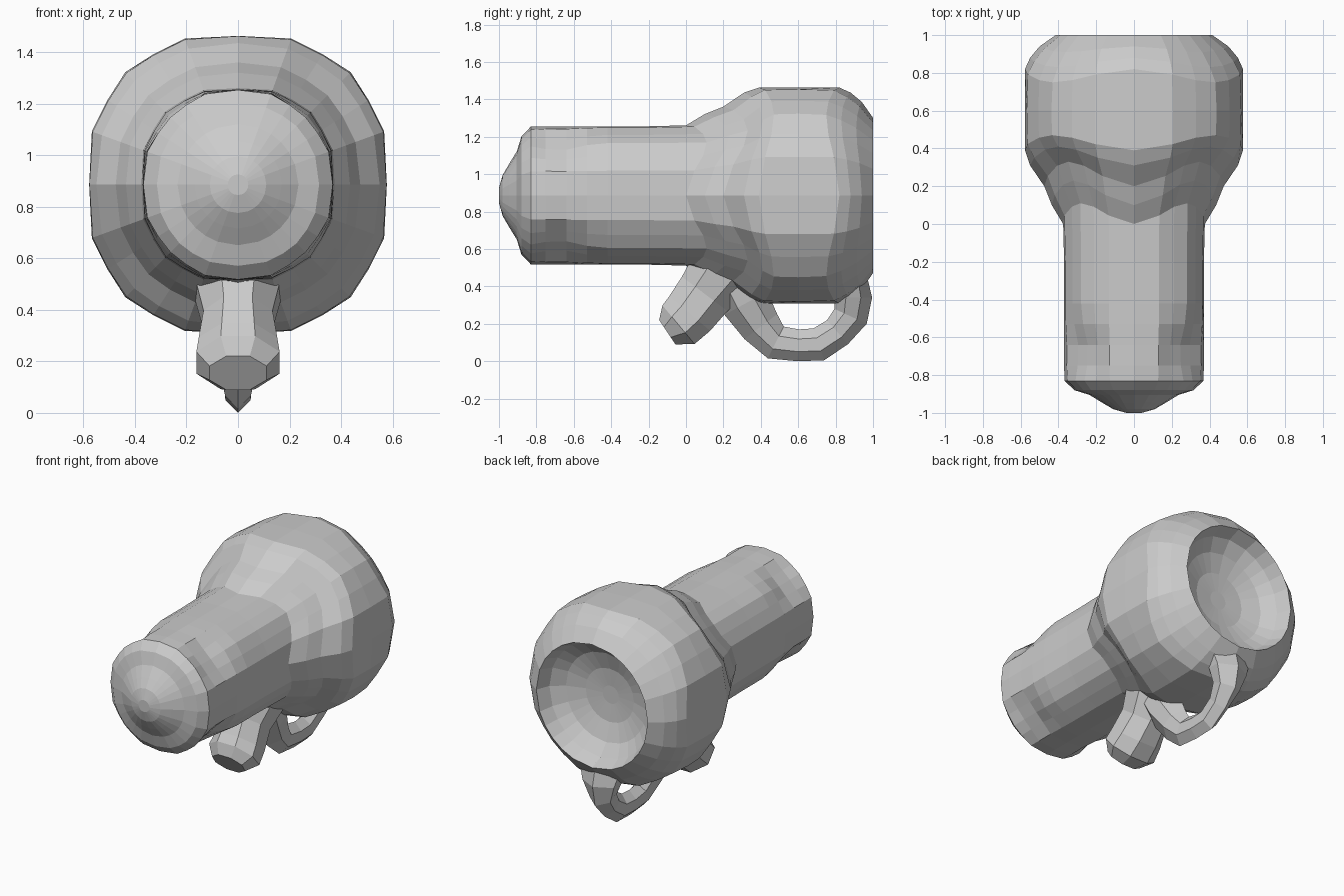
import bpy, bmesh, math
from mathutils import Vector

AXIS_Z = 0.886


def loft(name, rings):
    """Skin a list of point rings and close both ends."""
    bm = bmesh.new()
    loops = [[bm.verts.new(p) for p in ring] for ring in rings]
    n = len(loops[0])
    for a, b in zip(loops, loops[1:]):
        for i in range(n):
            j = (i + 1) % n
            bm.faces.new((a[i], a[j], b[j], b[i]))
    bm.faces.new(loops[0])
    bm.faces.new(loops[-1])
    bmesh.ops.recalc_face_normals(bm, faces=bm.faces)
    me = bpy.data.meshes.new(name)
    bm.to_mesh(me)
    bm.free()
    ob = bpy.data.objects.new(name, me)
    bpy.context.collection.objects.link(ob)
    return ob


def tube(name, path, section):
    """Sweep an (x, normal) section along (y, z, x scale, normal scale) stations."""
    rings = []
    for i, (y, z, sx, sn) in enumerate(path):
        a, b = path[max(i - 1, 0)], path[min(i + 1, len(path) - 1)]
        t = Vector((0, b[0] - a[0], b[1] - a[1])).normalized()
        nrm = Vector((0, -t.z, t.y))
        rings.append([Vector((u * sx, y, z)) + nrm * v * sn for u, v in section])
    return loft(name, rings)


# Barrel, bulb head and dished rear cup: (y, radius, squareness, diagonal y shift, dent)
profile = [
    (-1.0, 0.04, 0, 0, 0), (-0.98, 0.11, 0, 0, 0), (-0.945, 0.17, 0, 0, 0),
    (-0.905, 0.235, 0, 0, 0), (-0.88, 0.315, 0.3, 0, 0), (-0.83, 0.368, 0.5, 0, 0.01),
    (-0.75, 0.37, 1, 0, 0.045), (-0.64, 0.37, 1, 0, 0.05), (-0.53, 0.37, 1, 0, 0.015),
    (-0.42, 0.37, 1, 0, 0), (-0.2, 0.37, 1, 0, 0), (0.0, 0.375, 1, 0.11, 0),
    (0.1, 0.435, 0.6, 0.13, 0), (0.2, 0.475, 0.5, 0.13, 0), (0.31, 0.55, 0.5, 0.10, 0),
    (0.39, 0.577, 0.9, 0.08, 0), (0.6, 0.578, 1, 0, 0), (0.82, 0.577, 0.8, -0.07, 0),
    (0.88, 0.55, 0.5, -0.05, 0), (0.94, 0.50, 0.3, -0.03, 0), (1.0, 0.415, 0, 0, 0),
    (0.91, 0.38, 0, 0, 0), (0.85, 0.30, 0, 0, 0), (0.81, 0.18, 0, 0, 0), (0.80, 0.06, 0, 0, 0),
]
quadrant = [(0, 0), (20, 0.045), (33, 0.045), (45, 0.07), (57, 0.045), (70, 0.045)]
rings = []
for y, r, sq, shift, dent in profile:
    ring = []
    for q in range(4):
        for deg, bulge in quadrant:
            a = math.radians(deg + 90 * q)
            diag = math.sin(2 * a) ** 2
            rr = r * (1 + bulge * sq) - dent * diag ** 2
            ring.append((rr * math.cos(a), y + shift * diag, AXIS_Z + rr * math.sin(a)))
    rings.append(ring)
loft("body", rings)

# Stubby peg under the neck
octagon = [(math.cos(math.radians(22.5 + 45 * i)), math.sin(math.radians(22.5 + 45 * i)))
           for i in range(8)]
tube("peg", [(0.19, 0.48, 0.18, 0.19), (0.10, 0.36, 0.145, 0.165), (0.02, 0.255, 0.165, 0.155),
             (-0.04, 0.195, 0.175, 0.145), (-0.10, 0.155, 0.12, 0.085)], octagon)

# Loop handle under the head
hexagon = [(0, 1), (0.9, 0.4), (0.9, -0.4), (0, -1), (-0.9, -0.4), (-0.9, 0.4)]
tube("loop_handle", [(0.25, 0.46, 0.14, 0.14), (0.32, 0.31, 0.12, 0.13), (0.40, 0.185, 0.08, 0.11),
                     (0.48, 0.10, 0.055, 0.095), (0.60, 0.085, 0.055, 0.085),
                     (0.71, 0.09, 0.055, 0.09), (0.81, 0.155, 0.06, 0.085),
                     (0.88, 0.24, 0.085, 0.095), (0.895, 0.34, 0.13, 0.10),
                     (0.88, 0.48, 0.18, 0.08)], hexagon)
